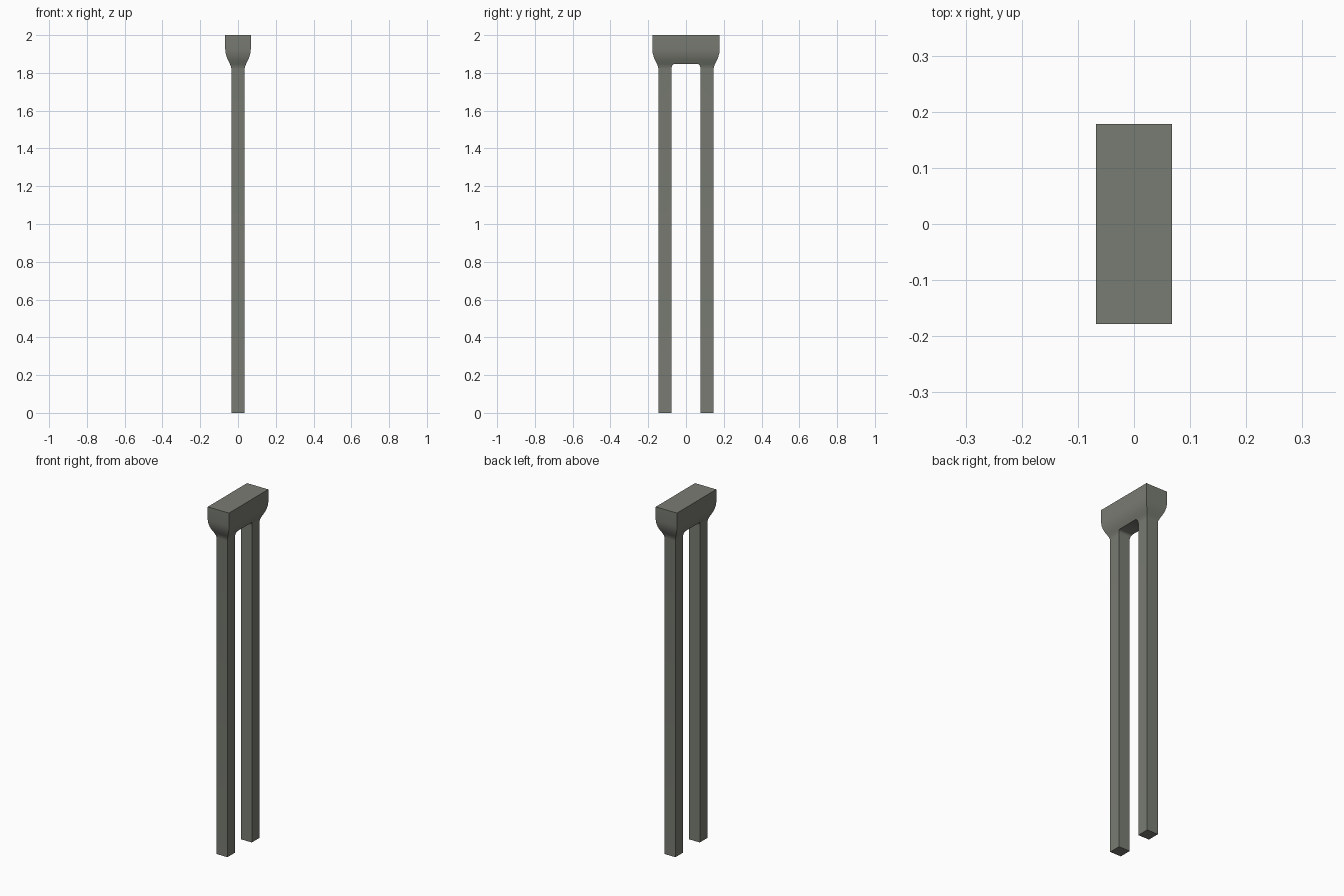
import bpy, bmesh, math

if "Cube" in bpy.data.objects:
    bpy.data.objects.remove(bpy.data.objects["Cube"])

LEG_X, LEG_OUT, LEG_IN = 0.035, 0.146, 0.076   # leg half width, outer and inner y
Z_UNDER = 1.847                                # underside of the bridge

# (z, outward flare) of the head and of the leg tops
head = [(2.0, .0325), (1.925, .0325), (1.905, .0303), (1.885, .0252),
        (1.868, .0185), (1.855, .0118), (Z_UNDER, .008)]
# (z, outward flare, inner fillet)
neck = [(Z_UNDER, .008, .012), (1.843, .006, .006), (1.838, .004, .003),
        (1.829, .0012, 0), (1.82, 0, 0), (0, 0, 0)]

bm = bmesh.new()


def ring(x, y0, y1, z):
    return [bm.verts.new((px, py, z)) for px, py in
            ((-x, y0), (x, y0), (x, y1), (-x, y1))]


def loft(rings):
    for a, b in zip(rings, rings[1:]):
        for i in range(4):
            j = (i + 1) % 4
            bm.faces.new((a[i], a[j], b[j], b[i]))


# Flared head
rings = [ring(LEG_X + d, -LEG_OUT - d, LEG_OUT + d, z) for z, d in head]
loft(rings)
bm.faces.new(rings[0])

# Two legs, each blending into the head
inner = []
for s in (-1, 1):
    legs = []
    for z, d, f in neck:
        ys = sorted((s * (LEG_OUT + d), s * (LEG_IN - f)))
        legs.append(ring(LEG_X + d, ys[0], ys[1], z))
    loft(legs)
    bm.faces.new(legs[-1])
    inner.append(legs[0][2:] if s < 0 else legs[0][:2])

# Bridge underside between the legs
bm.faces.new(inner[0] + inner[1])
bmesh.ops.remove_doubles(bm, verts=bm.verts, dist=1e-5)
# Join the head's long lower edges to the leg tops
bmesh.ops.recalc_face_normals(bm, faces=bm.faces)

mesh = bpy.data.meshes.new("two_legged_post")
bm.to_mesh(mesh)
bm.free()
post = bpy.data.objects.new("two_legged_post", mesh)
bpy.context.collection.objects.link(post)

mat = bpy.data.materials.new("grey green")
mat.diffuse_color = (0.19, 0.20, 0.17, 1)
mat.use_nodes = True
mat.node_tree.nodes["Principled BSDF"].inputs["Base Color"].default_value = mat.diffuse_color
mesh.materials.append(mat)

bpy.context.view_layer.objects.active = post
post.select_set(True)
bpy.ops.object.shade_smooth_by_angle(angle=math.radians(35))
